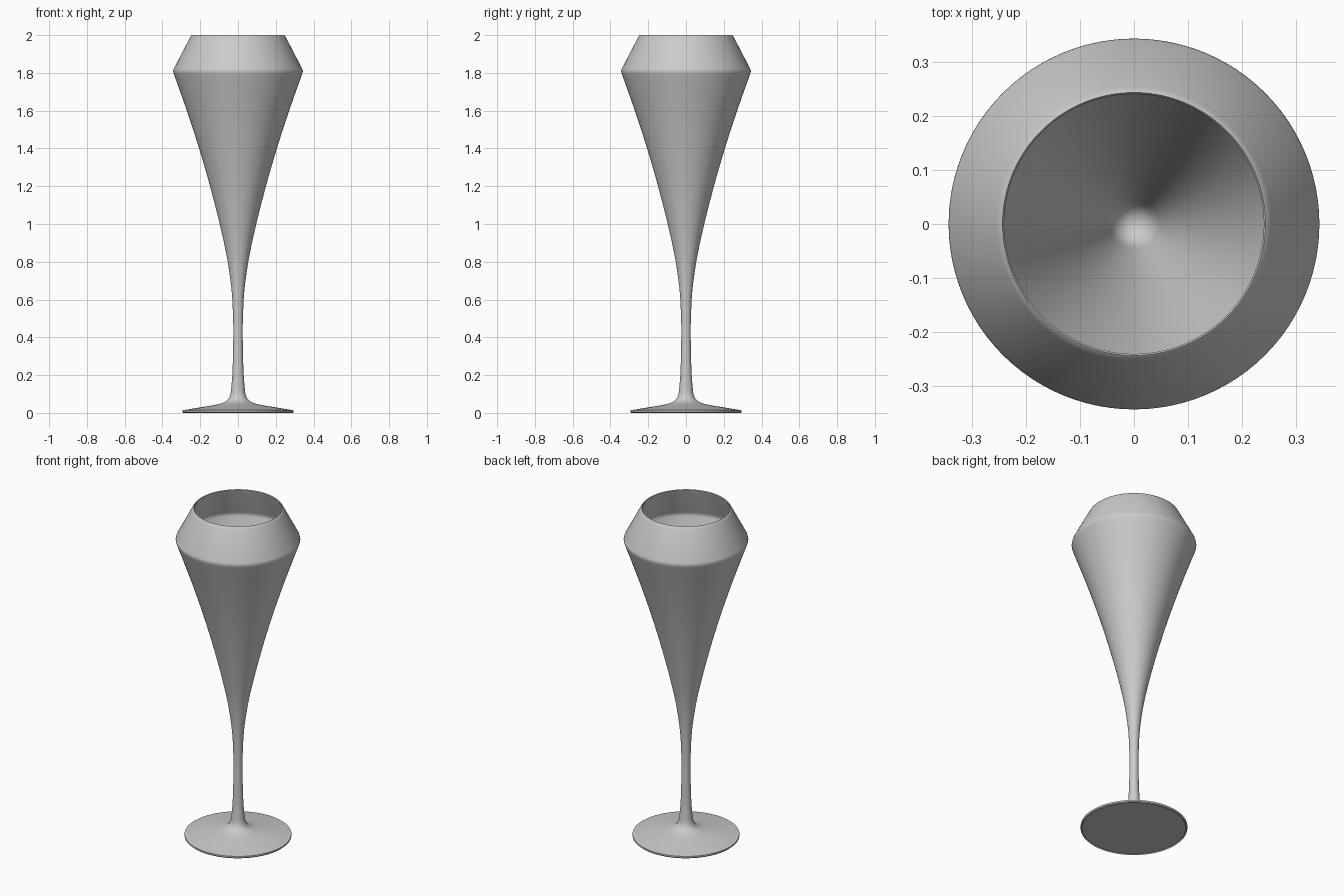
import bpy, bmesh, math

if "Cube" in bpy.data.objects:
    bpy.data.objects.remove(bpy.data.objects["Cube"])

SEGMENTS = 96


def smooth_curve(pts, steps=4):
    """Catmull-Rom interpolation through profile points (radius, height)."""
    out = []
    ext = [pts[0]] + pts + [pts[-1]]
    for a, b, c, d in zip(ext, ext[1:], ext[2:], ext[3:]):
        for i in range(steps):
            t = i / steps
            out.append(tuple(
                0.5 * (2 * q + (r - p) * t + (2 * p - 5 * q + 4 * r - s) * t * t
                       + (3 * q - p - 3 * r + s) * t ** 3)
                for p, q, r, s in zip(a, b, c, d)))
    return out + [pts[-1]]


def lathe(name, profile):
    """Revolve a closed-on-axis profile around z."""
    bm = bmesh.new()
    verts = [bm.verts.new((r, 0, z)) for r, z in profile]
    edges = [bm.edges.new(pair) for pair in zip(verts, verts[1:])]
    bmesh.ops.spin(bm, geom=verts + edges, cent=(0, 0, 0), axis=(0, 0, 1),
                   angle=2 * math.pi, steps=SEGMENTS, use_duplicate=False)
    bmesh.ops.remove_doubles(bm, verts=bm.verts, dist=1e-5)
    bmesh.ops.recalc_face_normals(bm, faces=bm.faces)
    mesh = bpy.data.meshes.new(name)
    bm.to_mesh(mesh)
    bm.free()
    obj = bpy.data.objects.new(name, mesh)
    bpy.context.collection.objects.link(obj)
    bpy.context.view_layer.objects.active = obj
    obj.select_set(True)
    bpy.ops.object.shade_smooth_by_angle(angle=math.radians(40))
    return obj


# Flat underside and foot edge
foot = [(0, 0.005), (0.285, 0.005), (0.29, 0), (0.295, 0.005)]
# Foot top, stem and flaring bowl
outer = smooth_curve([
    (0.295, 0.014), (0.2, 0.029), (0.09, 0.05), (0.047, 0.08), (0.035, 0.14),
    (0.028, 0.25), (0.025, 0.4), (0.026, 0.5), (0.034, 0.65), (0.058, 0.82),
    (0.097, 1.0), (0.148, 1.2), (0.206, 1.4), (0.271, 1.6), (0.340, 1.795)])
# Shoulder and rounded lip
shoulder = [(0.344, 1.808), (0.341, 1.82), (0.262, 1.972), (0.255, 1.985),
            (0.249, 1.996), (0.244, 2.0), (0.241, 1.996), (0.243, 1.985)]
# Inner wall down to the rounded bowl bottom
inner = [(0.328, 1.82), (0.331, 1.808), (0.328, 1.795), (0.259, 1.6),
         (0.194, 1.4), (0.136, 1.2), (0.084, 1.0), (0.046, 0.85),
         (0.038, 0.82), (0.025, 0.803), (0.012, 0.797), (0, 0.795)]

lathe("flute_glass", foot + outer + shoulder + inner)
